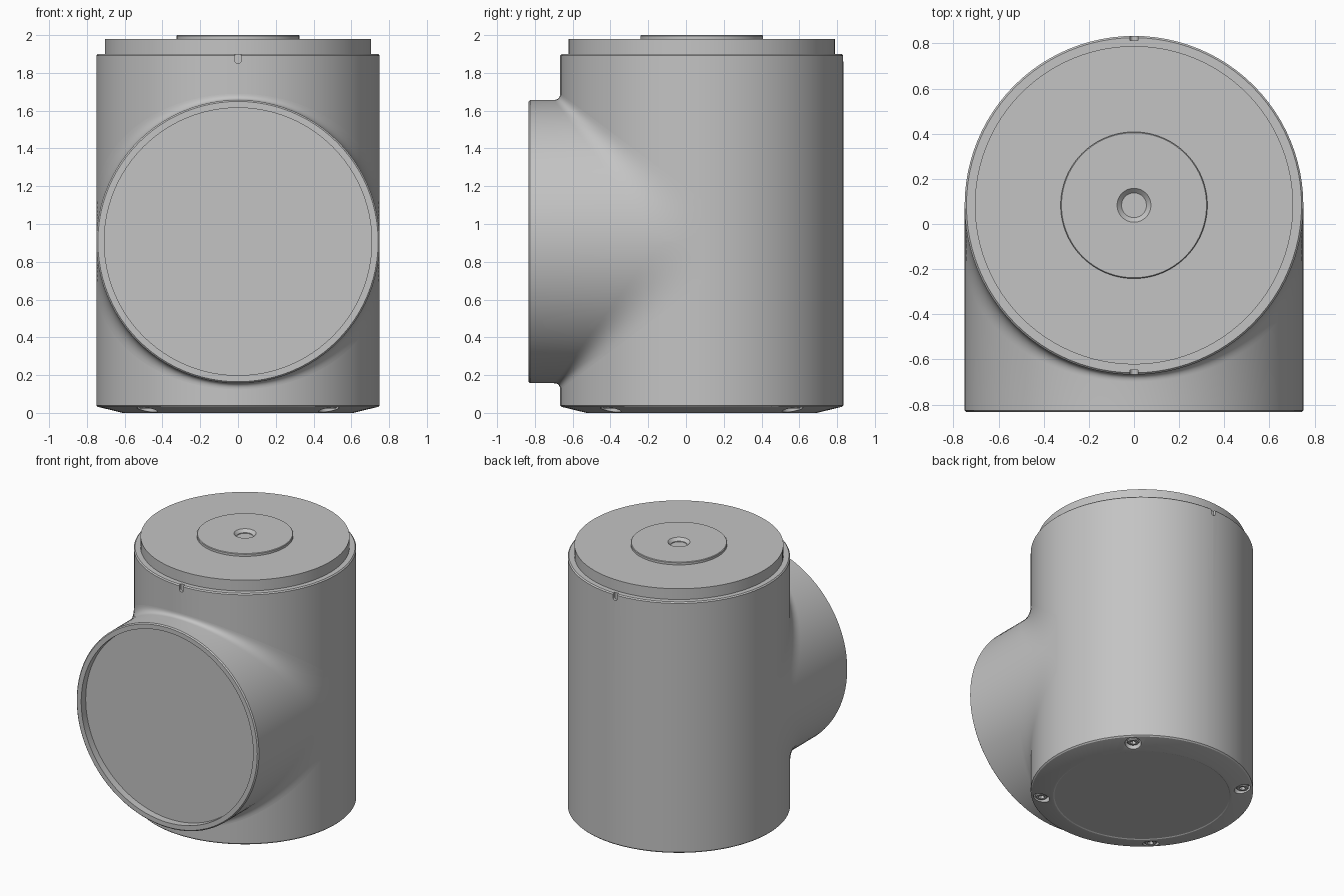
import bpy, bmesh
from math import sin, cos, pi, radians
from mathutils import Matrix, Vector

if "Cube" in bpy.data.objects:
    bpy.data.objects.remove(bpy.data.objects["Cube"])

R = 0.75          # radius of the body and of the front port
AXIS_Y = 0.083    # body axis
PORT_Z = 0.907    # port axis height
SEGMENTS = 96

grey = bpy.data.materials.new("plain grey")
grey.use_nodes = True
grey.diffuse_color = (0.55, 0.55, 0.55, 1)
grey.node_tree.nodes["Principled BSDF"].inputs["Base Color"].default_value = grey.diffuse_color


def finish(name, bm):
    bmesh.ops.remove_doubles(bm, verts=bm.verts, dist=1e-5)
    bmesh.ops.dissolve_degenerate(bm, edges=bm.edges, dist=1e-6)
    bmesh.ops.recalc_face_normals(bm, faces=bm.faces)
    mesh = bpy.data.meshes.new(name)
    bm.to_mesh(mesh)
    bm.free()
    mesh.materials.append(grey)
    obj = bpy.data.objects.new(name, mesh)
    bpy.context.collection.objects.link(obj)
    return obj


def activate(obj):
    bpy.ops.object.select_all(action='DESELECT')
    obj.select_set(True)
    bpy.context.view_layer.objects.active = obj


def smooth(obj):
    activate(obj)
    bpy.ops.object.shade_smooth_by_angle(angle=radians(25))


def skin(bm, rings):
    """Join closed rings of points into a surface."""
    rows = [[bm.verts.new(p) for p in ring] for ring in rings]
    for a, b in zip(rows, rows[1:]):
        for i in range(len(a)):
            j = (i + 1) % len(a)
            bm.faces.new((a[i], a[j], b[j], b[i]))
    return rows


def turned(name, profile, x=0, y=AXIS_Y, segments=SEGMENTS):
    """Solid of revolution from (radius, height) points."""
    bm = bmesh.new()
    rows = skin(bm, [[(x + r * cos(2 * pi * i / segments), y + r * sin(2 * pi * i / segments), z)
                      for i in range(segments)] for r, z in profile])
    bm.faces.new(rows[0])
    bm.faces.new(rows[-1])
    return finish(name, bm)


def cut(obj, cutter):
    mod = obj.modifiers.new("cut", 'BOOLEAN')
    mod.operation = 'DIFFERENCE'
    mod.solver = 'EXACT'
    mod.object = cutter
    activate(obj)
    bpy.ops.object.modifier_apply(modifier=mod.name)
    bpy.data.objects.remove(cutter)


# Main body with a shallow cone underneath
body = turned("main_body", [(0.59, 0.004), (0.597, 0), (0.61, 0), (0.742, 0.032), (R, 0.04),
                            (R, 1.892), (0.742, 1.9), (0.6, 1.9)])

# Alignment notches with round lower ends, front and back
for side in (-1, 1):
    bm = bmesh.new()
    outline = [(0.017 * cos(a), 1.867 + 0.017 * sin(a)) for a in [pi + pi * i / 8 for i in range(9)]]
    outline += [(0.017, 1.95), (-0.017, 1.95)]
    rows = skin(bm, [[(x, AXIS_Y + side * d, z) for x, z in outline] for d in (0.73, 0.8)])
    for row in rows:
        bm.faces.new(row)
    cut(body, finish("notch_cutter", bm))

# Screw pockets and socket screws around the base
for i in range(4):
    a = pi / 4 + i * pi / 2
    x, y = 0.68 * cos(a), AXIS_Y + 0.68 * sin(a)
    cut(body, turned("pocket_cutter", [(0.055, -0.05), (0.055, 0.06)], x, y, 32))
    screw = turned("base_screw", [(0.036, 0.022), (0.043, 0.029), (0.043, 0.061)], x, y, 32)
    cut(screw, turned("socket_cutter", [(0.022, 0), (0.022, 0.045)], x, y, 6))
    smooth(screw)
smooth(body)

# Top cap and centre disc with a countersunk hole
smooth(turned("top_cap", [(0.705, 1.89), (0.705, 1.98), (0.325, 1.98), (0.06, 1.98),
                          (0.055, 1.975), (0.055, 1.95)]))
smooth(turned("centre_disc", [(0.325, 1.975), (0.325, 1.996), (0.321, 2.0), (0.075, 2.0),
                              (0.055, 1.98), (0.055, 1.95)]))

# Front port: recessed plate, rim, wall and a blend that widens toward the sides
half = SEGMENTS // 2
samples = [(pi * i / half, 1) for i in range(half + 1)]
samples += [(pi + pi * i / half, -1) for i in range(half + 1)]


def port_ring(r, y):
    return [(r * cos(a), y, PORT_Z + r * sin(a)) for a, s in samples]


def blend_ring(t):
    ring = []
    for a, s in samples:
        q = R * abs(sin(a))
        reach = 0.22 + 0.75 * q
        on_port, corner, on_body = Vector((-reach, q)), Vector((-q, q)), Vector((-q, reach))
        p = on_port * (1 - t) ** 2 + corner * 2 * t * (1 - t) + on_body * t ** 2
        ring.append((R * cos(a), AXIS_Y + p.x, PORT_Z + s * p.y))
    return ring


bm = bmesh.new()
rings = [port_ring(r, y) for r, y in ((0.708, -0.78), (0.708, -0.833), (0.742, -0.833), (R, -0.825))]
rings += [blend_ring(i / 10) for i in range(11)]
skin(bm, rings)
bmesh.ops.remove_doubles(bm, verts=bm.verts, dist=1e-5)
bmesh.ops.recalc_face_normals(bm, faces=bm.faces)
smooth(finish("front_port", bm))

# Plate closing the port recess
bm = bmesh.new()
bmesh.ops.create_cone(bm, cap_ends=True, segments=SEGMENTS, radius1=0.709, radius2=0.709, depth=0.02,
                      matrix=Matrix.Translation((0, -0.77, PORT_Z)) @ Matrix.Rotation(pi / 2, 4, 'X'))
smooth(finish("port_plate", bm))
